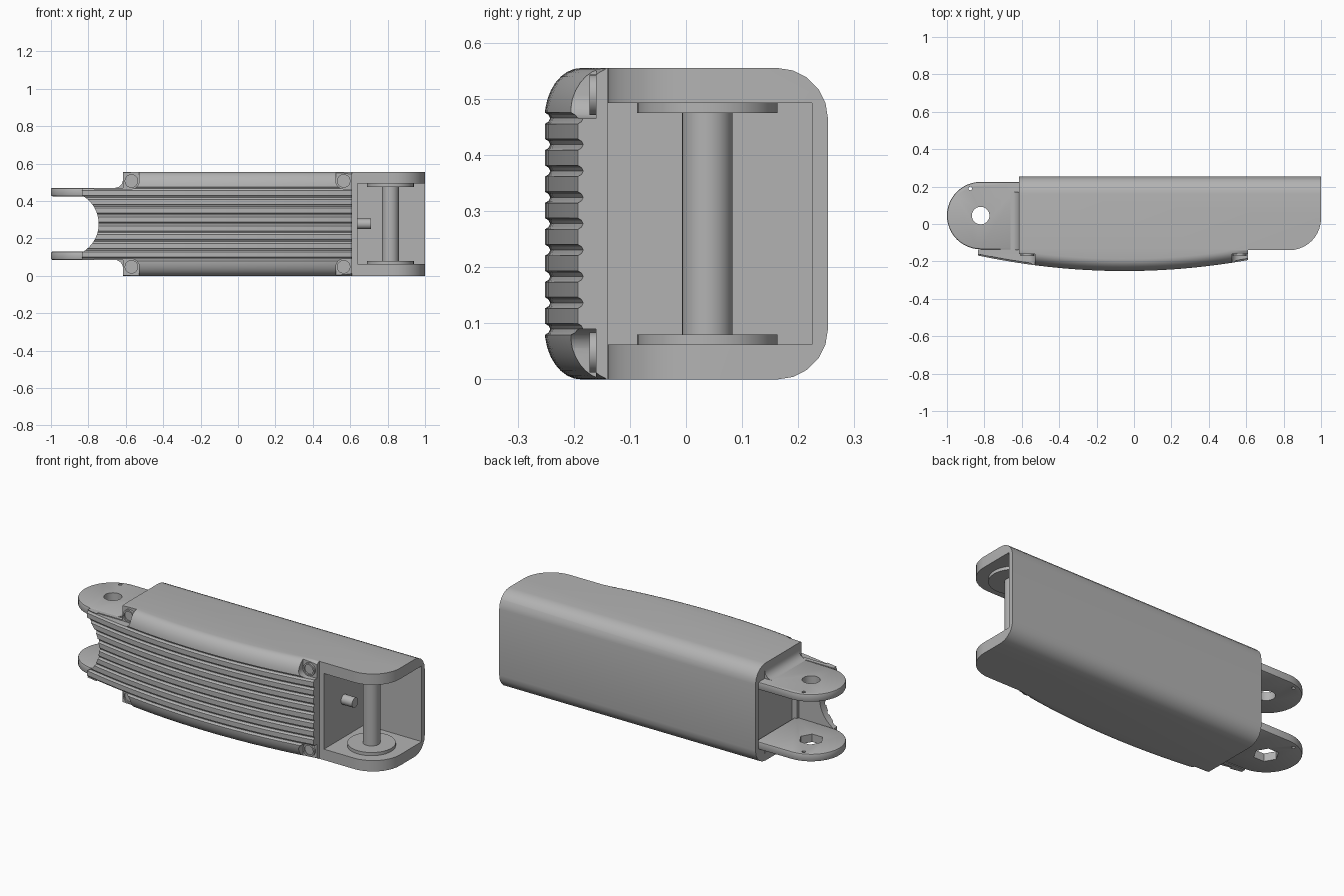
import bpy, bmesh, math

cube = bpy.data.objects.get("Cube")
if cube:
    bpy.data.objects.remove(cube, do_unlink=True)

H = 0.555          # overall height
MID = H / 2
FRONT = -0.14      # front plane of the housing
X0 = -0.615        # left end of the housing
PIVOT = (-0.82, 0.045)

grey = bpy.data.materials.new("grey plastic")
grey.use_nodes = True
grey.diffuse_color = (0.45, 0.45, 0.45, 1)
grey.node_tree.nodes["Principled BSDF"].inputs["Base Color"].default_value = (0.45, 0.45, 0.45, 1)
parts = []


def finish(name, bm):
    bmesh.ops.recalc_face_normals(bm, faces=bm.faces[:])
    mesh = bpy.data.meshes.new(name)
    bm.to_mesh(mesh)
    bm.free()
    mesh.materials.append(grey)
    obj = bpy.data.objects.new(name, mesh)
    bpy.context.collection.objects.link(obj)
    parts.append(obj)
    return obj


def loft(name, rings):
    """Closed solid through matching rings of 3D points."""
    bm = bmesh.new()
    rows = [[bm.verts.new(p) for p in ring] for ring in rings]
    n = len(rows[0])
    for a, b in zip(rows, rows[1:]):
        for i in range(n):
            j = (i + 1) % n
            bm.faces.new((a[i], a[j], b[j], b[i]))
    bm.faces.new(rows[0])
    bm.faces.new(rows[-1])
    return finish(name, bm)


def prism(name, pts, axis, lo, hi):
    """Extrude a flat outline along one axis."""
    place = {"x": lambda p, d: (d, p[0], p[1]),
             "y": lambda p, d: (p[0], d, p[1]),
             "z": lambda p, d: (p[0], p[1], d)}[axis]
    return loft(name, [[place(p, d) for p in pts] for d in (lo, hi)])


def arc(cx, cy, r, start, end, n):
    angles = [math.radians(start + (end - start) * i / n) for i in range(n + 1)]
    return [(cx + r * math.cos(a), cy + r * math.sin(a)) for a in angles]


def circle(cx, cy, r, n=32):
    return arc(cx, cy, r, 0, 360 - 360 / n, n - 1)


def rect(x0, y0, x1, y1):
    return [(x0, y0), (x1, y0), (x1, y1), (x0, y1)]


def apply(obj, mod):
    with bpy.context.temp_override(object=obj, active_object=obj, selected_objects=[obj]):
        bpy.ops.object.modifier_apply(modifier=mod.name)


def cut(obj, tool, operation="DIFFERENCE"):
    mod = obj.modifiers.new("cut", "BOOLEAN")
    mod.operation, mod.solver, mod.object = operation, "EXACT", tool
    apply(obj, mod)
    parts.remove(tool)
    bpy.data.objects.remove(tool, do_unlink=True)


# Housing: rounded along the back, open bay at the right end
R = 0.09
section = ([(FRONT, 0)] + arc(0.253 - R, R, R, -90, 0, 5)
           + arc(0.253 - R, H - R, R, 0, 90, 5) + [(FRONT, H)])
housing = prism("housing", section, "x", X0, 1)
plan = [(-0.7, 0.3), (-0.7, FRONT)] + arc(0.83, FRONT + 0.17, 0.17, -90, 0, 10) + [(1, 0.3)]
cut(housing, prism("plan_cutter", plan, "z", -0.1, 0.7), "INTERSECT")
cut(housing, prism("bay_cutter", rect(-0.3, 0.062, 0.225, H - 0.062), "x", 0.64, 1.2))
cut(housing, prism("end_cutter", rect(-0.12, 0.1, 0.225, H - 0.1), "x", -0.8, X0 + 0.03))

# Spool, its flanges and the stop peg in the bay
prism("axle", circle(0.815, 0.038, 0.045), "z", 0.05, H - 0.05)
for side, z in (("lower", 0.062), ("upper", H - 0.08)):
    prism(side + "_flange", circle(0.815, 0.038, 0.125, 40), "z", z, z + 0.018)
prism("stop_peg", circle(0.04, MID, 0.028, 20), "x", 0.63, 0.71)

# Hinge ears with a fillet rising to the housing
for side in ("lower", "upper"):
    def z_at(z):
        return z if side == "upper" else H - z

    outline = ([(X0 + 0.02, FRONT)] + arc(*PIVOT, 0.18, 270, 90, 24)
               + [(X0 + 0.02, 0.225)])
    ear = prism(side + "_ear", outline, "z", z_at(0.425), z_at(0.47))
    bevel = ear.modifiers.new("bevel", "BEVEL")
    bevel.width, bevel.segments = 0.008, 2
    bevel.limit_method, bevel.angle_limit = "ANGLE", math.radians(40)
    apply(ear, bevel)
    hole = circle(*PIVOT, 0.047) if side == "upper" else circle(*PIVOT, 0.065, 6)
    cut(ear, prism("hole_cutter", hole, "z", z_at(0.3), z_at(0.6)))
    cut(ear, prism("pin_cutter", circle(-0.875, 0.19, 0.01, 12), "z", z_at(0.3), z_at(0.6)))
    curve = arc(-0.66, 0.515, 0.045, -90, 0, 6)
    fillet = [(x, z_at(z)) for x, z in curve + [(-0.612, H - 0.002), (-0.6, H - 0.002), (-0.6, 0.46), (-0.66, 0.46)]]
    prism(side + "_ear_fillet", fillet, "y", FRONT, 0.17)

# Bowed front grip: rounded edges and long grooves, as (height, depth) pairs
half = [(0.09 - 0.09 * math.cos(a), 0.065 - 0.065 * math.sin(a))
        for a in [math.radians(11.25 * i) for i in range(8)]]
profile = list(half)
for i in range(9):
    z = 0.0895 + 0.047 * i
    profile += [(z - 0.01, 0.0005), (z - 0.006, 0.007), (z, 0.01), (z + 0.006, 0.007), (z + 0.01, 0.0005)]
profile += [(H - z, d) for z, d in reversed(half)]
rings = []
for i in range(33):
    x = -0.835 + 1.445 * i / 32
    bow = -0.252 + 0.135 * (x + 0.05) ** 2
    ring = [(x, min(bow + d, -0.143), z) for z, d in profile]
    rings.append(ring + [(x, FRONT + 0.003, H), (x, FRONT + 0.003, 0)])
grip = loft("ribbed_grip", rings)

# Narrow tongue on the left end with a round notch
for lo, hi in ((-0.1, 0.085), (H - 0.085, 0.7)):
    cut(grip, prism("tongue_cutter", rect(-1, lo, X0, hi), "y", -0.4, 0))
cut(grip, prism("notch_cutter", circle(-0.92, MID, 0.175, 64), "y", -0.4, 0))

# Corner pockets with round screw heads
for side, x, sx in (("right", -0.57, -1), ("left", 0.565, 1)):
    for level, z, sz in (("lower", 0.048, -1), ("upper", H - 0.048, 1)):
        r = 0.042
        corner = [(x + sx * px, z + sz * pz) for px, pz in
                  arc(0, 0, r, 180, 270, 8) + [(0.2, -r), (0.2, 0.2), (-r, 0.2)]]
        cut(grip, prism("pocket_cutter", corner, "y", -0.4, -0.16))
        name = level + "_" + side + "_screw"
        screw = prism(name, circle(x, z, 0.036), "y", -0.172, -0.15)
        cut(screw, prism("socket_cutter", circle(x, z, 0.027), "y", -0.3, -0.165))

# Smooth the curves, keep the edges sharp
bpy.ops.object.select_all(action="DESELECT")
for obj in parts:
    obj.select_set(True)
bpy.context.view_layer.objects.active = housing
bpy.ops.object.shade_smooth_by_angle(angle=math.radians(30))
